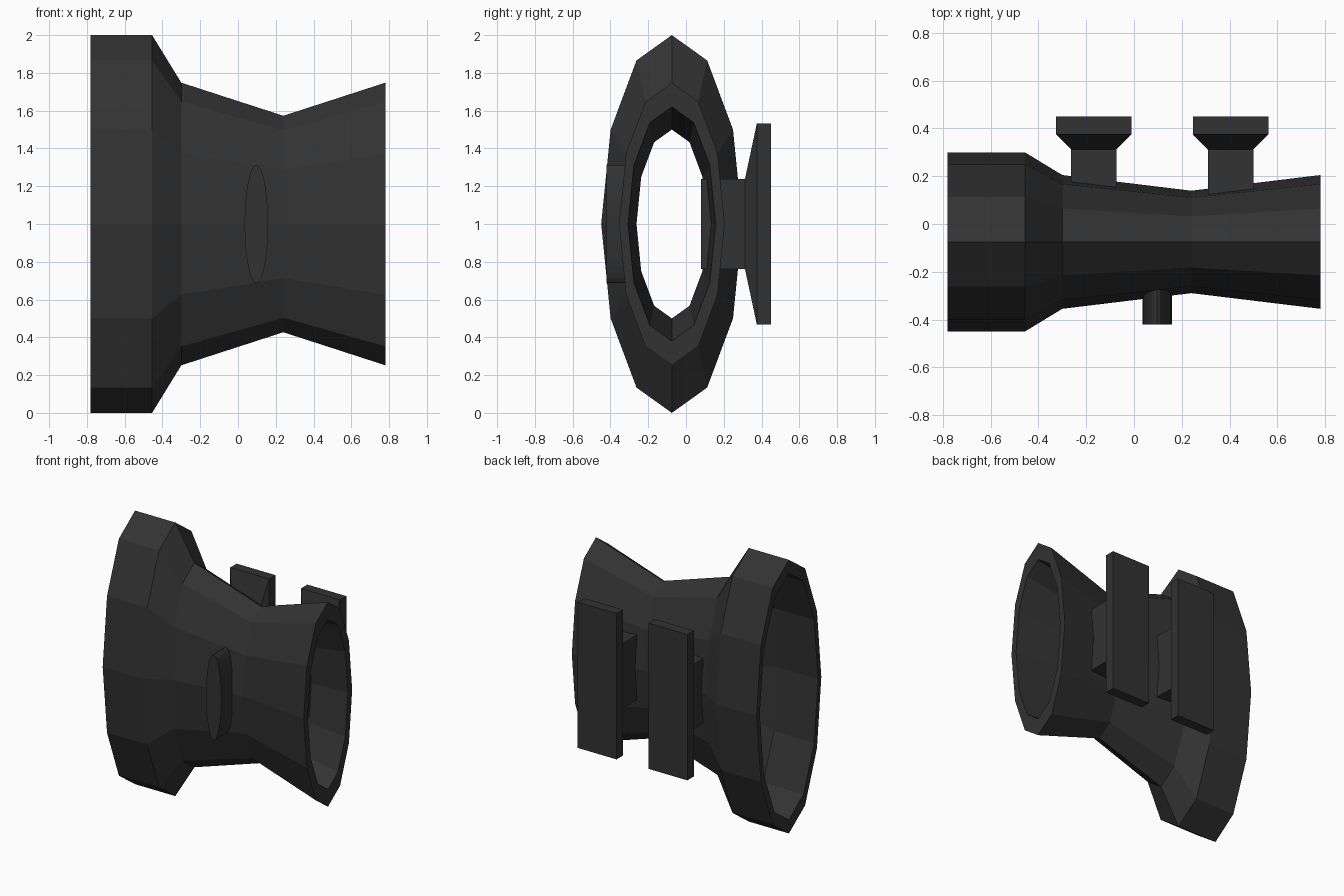
import bpy, bmesh, math

if "Cube" in bpy.data.objects:
    bpy.data.objects.remove(bpy.data.objects["Cube"])

mat = bpy.data.materials.new("matte black")
mat.diffuse_color = (0.032, 0.032, 0.032, 1)
mat.use_nodes = True
mat.node_tree.nodes["Principled BSDF"].inputs["Base Color"].default_value = mat.diffuse_color


def finish(name, bm):
    bmesh.ops.recalc_face_normals(bm, faces=bm.faces)
    me = bpy.data.meshes.new(name)
    bm.to_mesh(me)
    bm.free()
    me.materials.append(mat)
    ob = bpy.data.objects.new(name, me)
    bpy.context.collection.objects.link(ob)
    return ob


def loft(name, loops, closed=False):
    """Skin a list of equal-length point loops; cap the ends unless closed."""
    bm = bmesh.new()
    rings = [[bm.verts.new(p) for p in lp] for lp in loops]
    n = len(rings[0])
    pairs = list(zip(rings, rings[1:]))
    if closed:
        pairs.append((rings[-1], rings[0]))
    else:
        bm.faces.new(rings[0])
        bm.faces.new(rings[-1])
    for a, b in pairs:
        for i in range(n):
            j = (i + 1) % n
            bm.faces.new((a[i], a[j], b[j], b[i]))
    return finish(name, bm)


# Hollow sight body: 12-sided oval tube, (x, half height) down the outside and back inside
profile = [(-0.78, 1.0), (-0.455, 1.0), (-0.30, 0.748), (0.24, 0.573), (0.78, 0.748),
           (0.78, 0.62), (0.24, 0.5), (-0.30, 0.66), (-0.455, 0.9), (-0.78, 0.9)]
N = 12
angles = [2 * math.pi * i / N for i in range(N)]
loft("sight_body", [[(x, -0.075 + 0.374 * r * math.sin(a), 1 + r * math.cos(a))
                     for a in angles] for x, r in profile], closed=True)

# Oval adjustment knob on the front
M = 32
loft("adjustment_knob", [[(0.097 + 0.062 * math.cos(2 * math.pi * i / M), y,
                           1 + 0.313 * math.sin(2 * math.pi * i / M))
                          for i in range(M)] for y in (-0.42, -0.27)])

# Two rail clamps on the back: neck, flared shoulder, plate as (y, half width, half height)
sections = [(0.08, 0.095, 0.237), (0.312, 0.095, 0.237),
            (0.375, 0.158, 0.533), (0.45, 0.158, 0.533)]
for i, cx in enumerate((-0.168, 0.404)):
    loft(f"rail_clamp_{i + 1}", [[(cx + sx * w, y, 1 + sz * h)
                                  for sx, sz in ((-1, -1), (1, -1), (1, 1), (-1, 1))]
                                 for y, w, h in sections])
